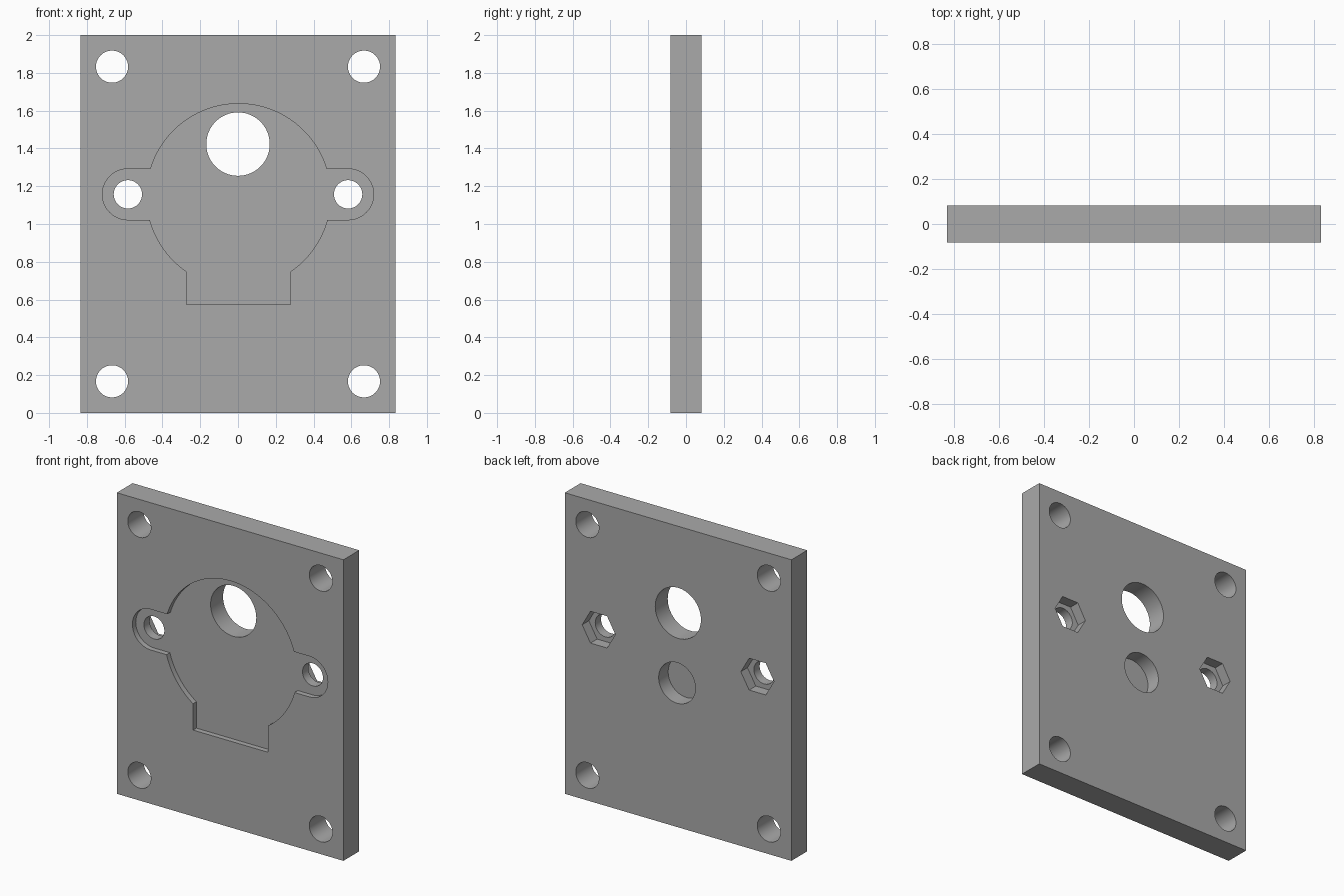
import bpy, bmesh
from math import sin, cos, asin, acos, pi, radians

if "Cube" in bpy.data.objects:
    bpy.data.objects.remove(bpy.data.objects["Cube"])

HX, HY, H = 0.833, 0.083, 2.0
EAR_X, EAR_Z, EAR_R = 0.583, 1.157, 0.135
CX, CZ, R = 0.003, 1.15, 0.487


def arc(cx, cz, r, a0, a1, n):
    return [(cx + r * cos(a0 + (a1 - a0) * i / n),
             cz + r * sin(a0 + (a1 - a0) * i / n)) for i in range(n + 1)]


def circle(cx, cz, r, n=64):
    return arc(cx, cz, r, 0, 2 * pi, n)[:-1]


def prism(name, outline, y0, y1):
    """Extrude an x/z outline from y0 to y1."""
    bm = bmesh.new()
    face = bm.faces.new([bm.verts.new((x, y0, z)) for x, z in outline])
    top = bmesh.ops.extrude_face_region(bm, geom=[face])["geom"]
    bmesh.ops.translate(bm, vec=(0, y1 - y0, 0),
                        verts=[v for v in top if isinstance(v, bmesh.types.BMVert)])
    bmesh.ops.recalc_face_normals(bm, faces=bm.faces)
    mesh = bpy.data.meshes.new(name)
    bm.to_mesh(mesh)
    bm.free()
    obj = bpy.data.objects.new(name, mesh)
    bpy.context.collection.objects.link(obj)
    return obj


# Plate
plate = prism("mounting_plate", [(-HX, 0), (HX, 0), (HX, H), (-HX, H)], -HY, HY)
grey = bpy.data.materials.new("grey")
grey.diffuse_color = (0.4, 0.4, 0.4, 1)
grey.use_nodes = True
grey.node_tree.nodes["Principled BSDF"].inputs["Base Color"].default_value = grey.diffuse_color
plate.data.materials.append(grey)

# Front pocket outline: round body, two ears and a bottom tab
hi = asin((EAR_Z + EAR_R - CZ) / R)
lo = asin((EAR_Z - EAR_R - CZ) / R)
tab = acos(0.275 / R)
pocket = (arc(EAR_X, EAR_Z, EAR_R, -pi / 2, pi / 2, 24)
          + arc(CX, CZ, R, hi, pi - hi, 64)
          + arc(-EAR_X, EAR_Z, EAR_R, pi / 2, 3 * pi / 2, 24)
          + arc(CX, CZ, R, pi - lo, pi + tab, 20)
          + [(CX - 0.275, 0.573), (CX + 0.275, 0.573)]
          + arc(CX, CZ, R, -tab, lo, 20))
cutters = [prism("pocket_cutter", pocket, -0.2, -HY + 0.035)]

# Through holes: four corners, shaft opening, ear screws
holes = [(sx * 0.667, z, 0.085) for sx in (-1, 1) for z in (0.167, 1.833)]
holes += [(0, 1.423, 0.168)] + [(sx * EAR_X, EAR_Z, 0.075) for sx in (-1, 1)]
cutters += [prism("hole_cutter", circle(*h), -0.3, 0.3) for h in holes]

# Back side: blind round recess and hexagonal nut recesses
cutters.append(prism("recess_cutter", circle(0.008, 0.957, 0.135), HY - 0.1, 0.25))
for sx in (-1, 1):
    cutters.append(prism("nut_cutter", circle(sx * EAR_X, EAR_Z, 0.122, 6),
                         HY - 0.07, 0.25))

# Cut everything out of the plate
bpy.context.view_layer.objects.active = plate
plate.select_set(True)
for cutter in cutters:
    mod = plate.modifiers.new("cut", "BOOLEAN")
    mod.operation = "DIFFERENCE"
    mod.solver = "EXACT"
    mod.object = cutter
    bpy.ops.object.modifier_apply(modifier=mod.name)
    bpy.data.objects.remove(cutter, do_unlink=True)
bpy.ops.object.shade_smooth_by_angle(angle=radians(30))
